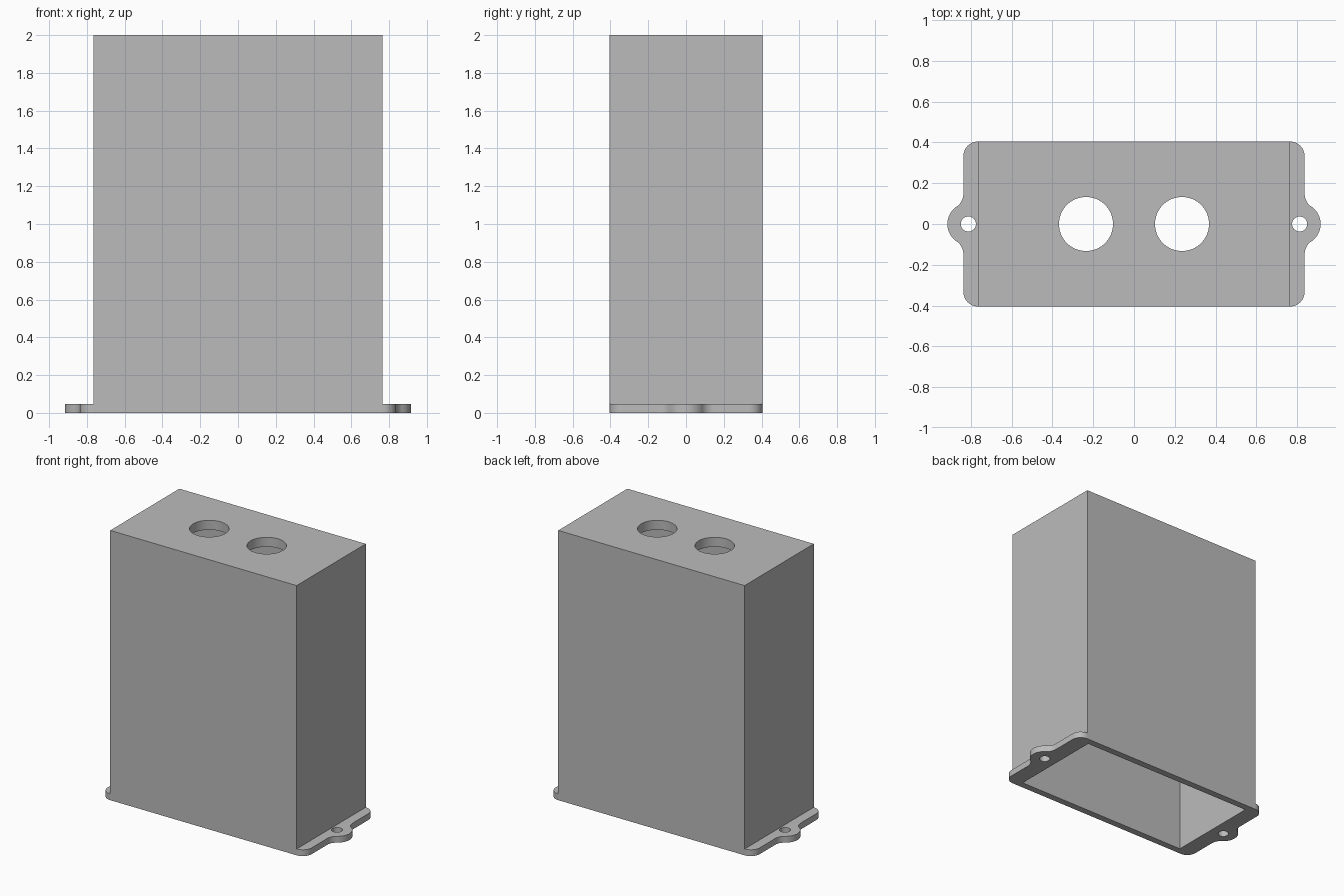
import bpy
import bmesh
from math import sin, cos, pi, radians, atan2, sqrt

cube = bpy.data.objects.get("Cube")
if cube:
    bpy.data.objects.remove(cube, do_unlink=True)

grey = bpy.data.materials.new("plain grey")
grey.use_nodes = True
grey.diffuse_color = (0.5, 0.5, 0.5, 1)
grey.node_tree.nodes["Principled BSDF"].inputs["Base Color"].default_value = grey.diffuse_color

HALF_X, HALF_Y, HEIGHT = 0.7645, 0.405, 2.0
WALL, ROOF, FLANGE = 0.05, 0.07, 0.047


def arc(cx, cy, r, a0, a1, n):
    """Points along an arc, both ends included."""
    return [(cx + r * cos(a0 + (a1 - a0) * i / n),
             cy + r * sin(a0 + (a1 - a0) * i / n)) for i in range(n + 1)]


def circle(cx, cy, r, n):
    return arc(cx, cy, r, 0, 2 * pi, n)[:-1]


def rectangle(hx, hy):
    return [(-hx, -hy), (hx, -hy), (hx, hy), (-hx, hy)]


def prism(name, outline, z0, z1):
    """Closed solid from a flat outline."""
    bm = bmesh.new()
    low = [bm.verts.new((x, y, z0)) for x, y in outline]
    high = [bm.verts.new((x, y, z1)) for x, y in outline]
    bm.faces.new(low[::-1])
    bm.faces.new(high)
    for i in range(len(low)):
        j = (i + 1) % len(low)
        bm.faces.new((low[i], low[j], high[j], high[i]))
    bmesh.ops.recalc_face_normals(bm, faces=bm.faces)
    mesh = bpy.data.meshes.new(name)
    bm.to_mesh(mesh)
    bm.free()
    mesh.materials.append(grey)
    obj = bpy.data.objects.new(name, mesh)
    bpy.context.collection.objects.link(obj)
    return obj


def activate(obj):
    bpy.ops.object.select_all(action="DESELECT")
    obj.select_set(True)
    bpy.context.view_layer.objects.active = obj


def cut(obj, outline, z0, z1):
    """Subtract a prism from the object."""
    cutter = prism("cutter", outline, z0, z1)
    cutter.hide_render = True
    mod = obj.modifiers.new("cut", "BOOLEAN")
    mod.operation = "DIFFERENCE"
    mod.solver = "EXACT"
    mod.object = cutter
    activate(obj)
    bpy.ops.object.modifier_apply(modifier=mod.name)
    bpy.data.objects.remove(cutter, do_unlink=True)


# Casing: tall box, open underneath, with two round holes in its roof
casing = prism("casing", rectangle(HALF_X, HALF_Y), 0, HEIGHT)
cut(casing, rectangle(HALF_X - WALL, HALF_Y - WALL), -0.1, HEIGHT - ROOF)
for side in (-1, 1):
    cut(casing, circle(side * 0.2355, 0, 0.1325, 64), HEIGHT - 0.2, HEIGHT + 0.1)

# Mounting flange outline: rounded corner, concave fillet, round screw lug
CORNER, FILLET, LUG, SCREW_X = 0.0725, 0.075, 0.103, 0.8125
edge_x = HALF_X + CORNER
fillet_x = edge_x + FILLET
dx = fillet_x - SCREW_X
fillet_y = sqrt((LUG + FILLET) ** 2 - dx ** 2)
tilt = atan2(fillet_y, dx)

lower = arc(HALF_X, CORNER - HALF_Y, CORNER, radians(-90), 0, 12)
lower += arc(fillet_x, -fillet_y, FILLET, pi, pi - tilt, 10)
upper = [(x, -y) for x, y in reversed(lower)]
lug = arc(SCREW_X, 0, LUG, -tilt, tilt, 20)[1:-1]
outline = lower + lug + upper

flanges = []
for side, label in ((1, "left"), (-1, "right")):
    flange = prism(label + "_flange", [(side * x, y) for x, y in outline], 0, FLANGE)
    cut(flange, circle(side * SCREW_X, 0, 0.037, 32), -0.1, 0.1)
    flanges.append(flange)

# Smooth the round walls, keep the edges crisp
for obj in [casing] + flanges:
    activate(obj)
    bpy.ops.object.shade_smooth_by_angle(angle=radians(30))
